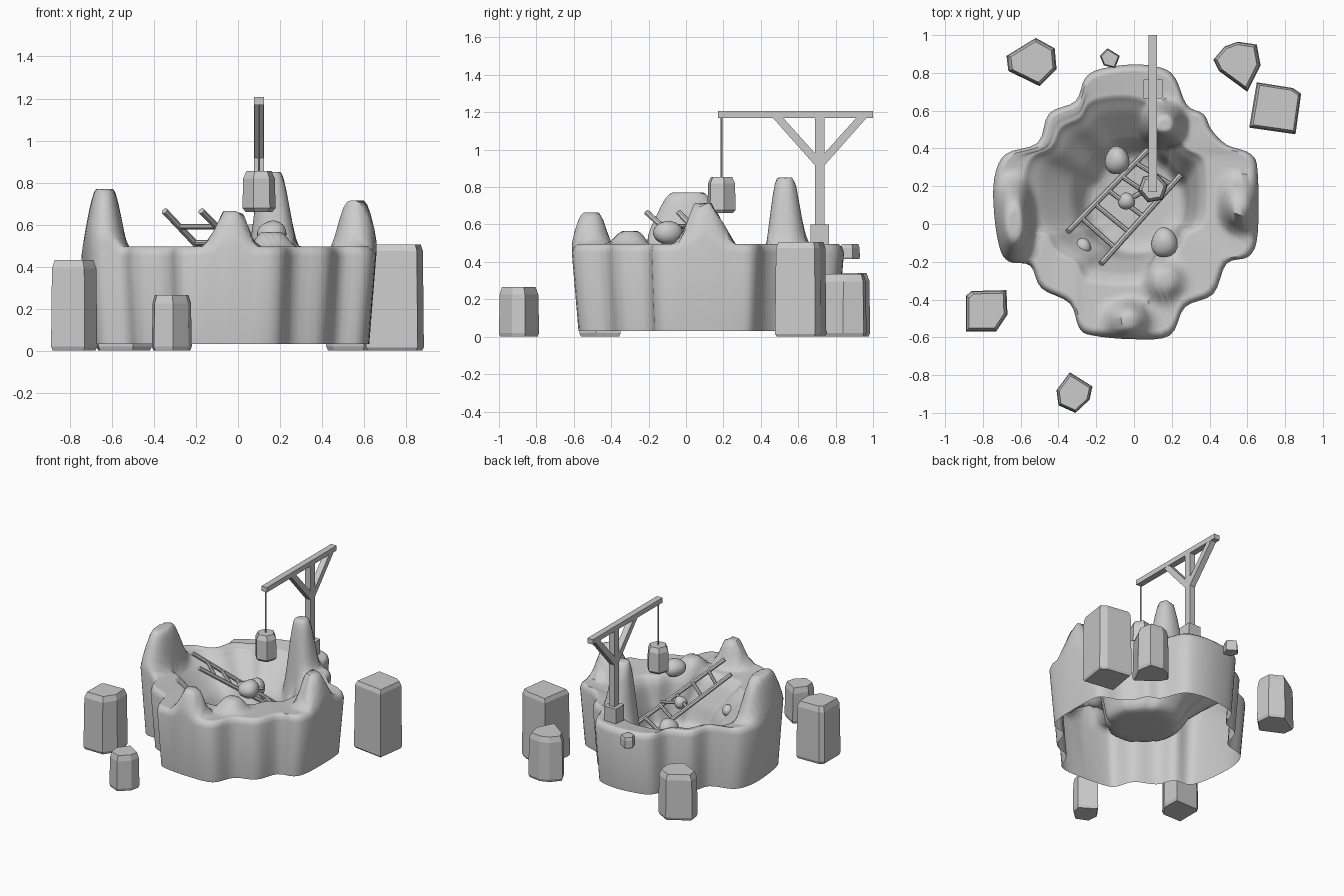
import bpy, bmesh, math
from mathutils import Vector

if "Cube" in bpy.data.objects:
    bpy.data.objects.remove(bpy.data.objects["Cube"])


def finish(name, bm, smooth=None):
    bmesh.ops.recalc_face_normals(bm, faces=bm.faces)
    me = bpy.data.meshes.new(name)
    bm.to_mesh(me)
    bm.free()
    ob = bpy.data.objects.new(name, me)
    bpy.context.collection.objects.link(ob)
    if smooth:
        bpy.ops.object.select_all(action='DESELECT')
        ob.select_set(True)
        bpy.context.view_layer.objects.active = ob
        bpy.ops.object.shade_smooth_by_angle(angle=math.radians(smooth))
    return ob


def bridge(bm, a, b):
    n = len(a)
    for i in range(n):
        j = (i + 1) % n
        bm.faces.new((a[i], a[j], b[j], b[i]))


def smoothstep(a, b, x):
    t = max(0.0, min(1.0, (x - a) / (b - a)))
    return t * t * (3 - 2 * t)


# --- crater rock: lobed outline, hollow basin, spires on the rim ---
OUTLINE = [(.655, .27), (.62, .37), (.49, .42), (.41, .50), (.37, .58), (.28, .63),
           (.22, .77), (.15, .825), (0, .845), (-.18, .82), (-.26, .77), (-.31, .65),
           (-.45, .585), (-.51, .43), (-.68, .37), (-.74, .24), (-.74, .05), (-.71, -.13),
           (-.66, -.2), (-.55, -.22), (-.49, -.34), (-.34, -.42), (-.29, -.55), (-.22, -.59),
           (0, -.61), (.19, -.59), (.27, -.44), (.42, -.37), (.49, -.21), (.61, -.17), (.655, -.05)]
CENTRE = Vector((-.04, .11))
# ring ratio, height: rounded lip, broad rim, basin slope, pit and floor
PROFILE = [(1, .45), (.985, .48), (.96, .495), (.70, .48), (.61, .42), (.46, .27), (.39, .15), (.34, .125), (0, .12)]
# x, y, radius x, radius y, top height
SPIRES = [(-.635, .01, .125, .27, .77), (.16, .53, .135, .13, .85), (.56, .1, .13, .16, .715),
          (-.03, -.51, .13, .13, .665), (.16, -.30, .13, .13, .565)]


def spline(pts, steps):
    pts = [Vector(p) for p in pts]
    n = len(pts)
    out = []
    for i in range(n):
        a, b, c, d = (pts[(i + k) % n] for k in (-1, 0, 1, 2))
        for s in range(steps):
            t = s / steps
            out.append(.5 * (2 * b + (c - a) * t + (2 * a - 5 * b + 4 * c - d) * t ** 2
                             + (3 * b - a - 3 * c + d) * t ** 3))
    return out


def height(r, p):
    z = PROFILE[-1][1]
    for (r1, z1), (r0, z0) in zip(PROFILE, PROFILE[1:]):
        if r0 <= r <= r1:
            z = z0 + (z1 - z0) * (r - r0) / (r1 - r0)
            break
    for x, y, rx, ry, top in SPIRES:
        d = (abs((p.x - x) / rx) ** 2.3 + abs((p.y - y) / ry) ** 2.3) ** (1 / 2.3)
        z += max(0, top - z) * (1 - smoothstep(.3, 1, d))
    return z


bm = bmesh.new()
loop = spline(OUTLINE, 4)
prev = [bm.verts.new((*(CENTRE + (p - CENTRE) * .95), .03)) for p in loop]
LIP, FLOOR = Vector((-.06, .07)), Vector((.05, 0))
for r in [1, .985] + [.96 - .02 * i for i in range(32)] + [.25, .15]:
    ring = []
    k = max(0, min(1, (.9 - r) / .5))
    # lobes fade out inwards; the lip sits back-left, the floor slightly right
    shift = (LIP * (1 - smoothstep(.65, .98, r))).lerp(FLOOR, 1 - smoothstep(.34, .72, r))
    for p in loop:
        rel = p - CENTRE
        q = CENTRE + shift + (rel * (1 - .6 * k) + rel.normalized() * .4 * k) * r
        ring.append(bm.verts.new((q.x, q.y, height(r, q))))
    bridge(bm, prev, ring)
    prev = ring
bm.faces.new(prev)
finish("crater_rock", bm, 60)


# --- faceted stones: outline with chamfered top and bottom ---
def stone(name, pts, z0, z1, cham=.04, top=.84, foot=.93):
    bm = bmesh.new()
    pts = [Vector(p) for p in pts]
    c = sum(pts, Vector((0, 0))) / len(pts)
    rings = [[bm.verts.new((*(c + (p - c) * s), z)) for p in pts]
             for s, z in ((foot, z0), (1, z0 + cham * .5), (.96, z1 - cham), (top, z1))]
    for a, b in zip(rings, rings[1:]):
        bridge(bm, a, b)
    bm.faces.new(rings[0])
    bm.faces.new(rings[-1])
    return finish(name, bm)


stone("boulder_front_left", [(-.86, -.355), (-.675, -.35), (-.67, -.48), (-.73, -.57), (-.89, -.57), (-.89, -.38)], 0, .43)
stone("boulder_front", [(-.41, -.88), (-.34, -.785), (-.22, -.86), (-.235, -.93), (-.31, -1), (-.40, -.96)], 0, .265)
stone("boulder_right", [(.65, .75), (.84, .72), (.885, .69), (.855, .475), (.61, .51)], 0, .505, .03, .87)
stone("boulder_back_right", [(.42, .87), (.48, .94), (.55, .965), (.65, .95), (.67, .84), (.60, .70), (.45, .81)], 0, .335)
stone("boulder_back_left", [(-.675, .89), (-.52, .985), (-.42, .93), (-.41, .82), (-.50, .73), (-.665, .81)], 0, .34)
stone("rim_stone", [(-.18, .89), (-.14, .93), (-.075, .89), (-.1, .825), (-.16, .84)], .415, .495, .02)
hexagon = [(.1 + .08 * math.cos(a), .19 + .08 * math.sin(a)) for a in [math.radians(60 * i + 10) for i in range(6)]]
stone("hanging_load", hexagon, .66, .855, .035, .75, .8)


# --- timber crane ---
def box(name, lo, hi):
    bm = bmesh.new()
    bmesh.ops.create_cube(bm, size=1)
    for v in bm.verts:
        v.co = Vector([(l + h) / 2 + c * (h - l) for l, h, c in zip(lo, hi, v.co)])
    return finish(name, bm)


def rod(name, a, b, r, sides=8, smooth=40):
    a, b = Vector(a), Vector(b)
    bm = bmesh.new()
    bmesh.ops.create_cone(bm, cap_ends=True, segments=sides, radius1=r, radius2=r, depth=(b - a).length)
    ob = finish(name, bm, smooth)
    ob.location = (a + b) / 2
    ob.rotation_euler = (b - a).to_track_quat('Z', 'Y').to_euler()
    return ob


box("crane_foot", (.05, .665, .45), (.15, .765, .6))
box("crane_post", (.077, .69, .58), (.123, .74, 1.175))
box("crane_beam", (.077, .17, 1.17), (.123, 1.0, 1.207))
for side in (-1, 1):
    # slanted brace as a parallelogram profile
    bm = bmesh.new()
    prof = [(.02, .91), (.255, 1.175), (.20, 1.175), (.02, .975)]
    ends = [[bm.verts.new((x, .715 + side * y, z)) for y, z in prof] for x in (.078, .122)]
    bridge(bm, *ends)
    for e in ends:
        bm.faces.new(e)
    finish("crane_brace", bm)
rod("crane_rope", (.1, .19, .84), (.1, .19, 1.18), .005)

# --- ladder leaning out of the basin ---
A0, A1 = Vector((-.35, -.04, .665)), Vector((.07, .39, .22))
B0, B1 = Vector((-.175, -.21, .665)), Vector((.265, .28, .22))
rod("ladder_rail_left", A0, A1, .016)
rod("ladder_rail_right", B0, B1, .016)
for i in range(5):
    t = .17 + .17 * i
    rod("ladder_rung", A0.lerp(A1, t), B0.lerp(B1, t), .013)


# --- rounded pebbles and the small ball with its stick ---
def pebble(name, loc, size):
    bm = bmesh.new()
    bmesh.ops.create_icosphere(bm, subdivisions=3, radius=1)
    for v in bm.verts:
        v.co *= 1 + .05 * math.sin(3 * v.co.x + 2 * v.co.y)
        v.co = Vector([c * s for c, s in zip(v.co, size)])
    finish(name, bm, 60).location = loc


pebble("pebble_front", (.16, -.1, .555), (.07, .08, .063))
pebble("pebble_back", (-.09, .335, .33), (.065, .075, .07))
pebble("pebble_small", (-.27, -.12, .34), (.042, .045, .04))
pebble("ladder_ball", (-.04, .12, .43), (.045, .045, .045))
rod("ball_stick", (-.08, .1, .43), (.08, .19, .43), .014)
